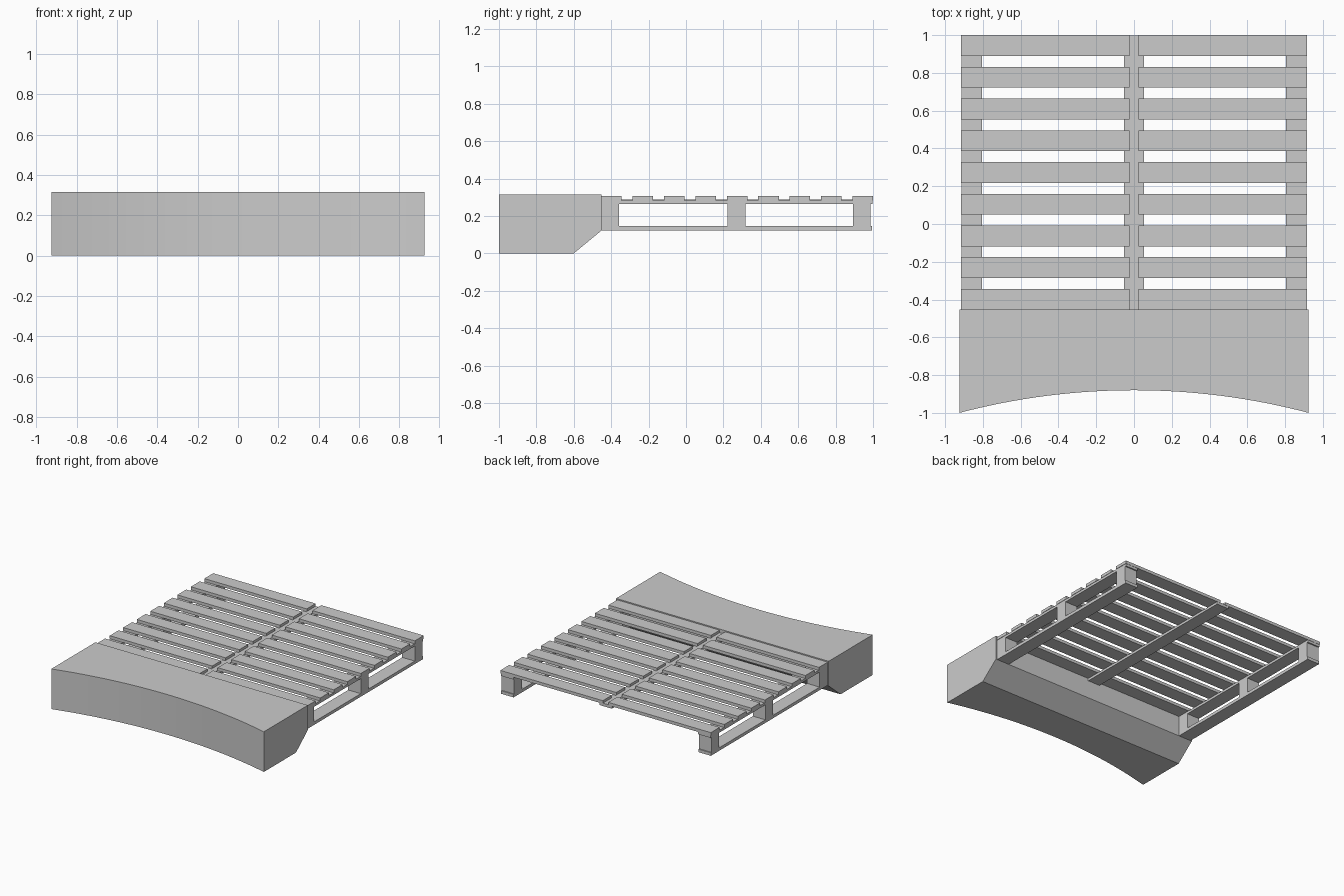
import bpy, bmesh, math

if "Cube" in bpy.data.objects:
    bpy.data.objects.remove(bpy.data.objects["Cube"])

def finish(name, bm):
    bmesh.ops.recalc_face_normals(bm, faces=bm.faces)
    me = bpy.data.meshes.new(name)
    bm.to_mesh(me)
    bm.free()
    ob = bpy.data.objects.new(name, me)
    bpy.context.collection.objects.link(ob)
    return ob

def box(name, x0, x1, y0, y1, z0, z1):
    bm = bmesh.new()
    bmesh.ops.create_cube(bm, size=1)
    for v in bm.verts:
        v.co.x = x1 if v.co.x > 0 else x0
        v.co.y = y1 if v.co.y > 0 else y0
        v.co.z = z1 if v.co.z > 0 else z0
    return finish(name, bm)

# Bumper block: side profile swept across x, front face following a concave arc
W, SAG, N = 0.925, 0.12, 32
R = (W * W + SAG * SAG) / (2 * SAG)
bm = bmesh.new()
rings = []
for i in range(N + 1):
    x = -W + 2 * W * i / N
    front = -1 + SAG - (R - math.sqrt(R * R - x * x))
    profile = [(front, 0), (-0.6, 0), (-0.452, 0.122), (-0.452, 0.316), (front, 0.316)]
    rings.append([bm.verts.new((x, y, z)) for y, z in profile])
for a, b in zip(rings, rings[1:]):
    for j in range(5):
        k = (j + 1) % 5
        bm.faces.new((a[j], a[k], b[k], b[j]))
bm.faces.new(rings[0])
bm.faces.new(rings[-1])
finish("bumper_block", bm)
bpy.context.view_layer.objects.active = bpy.data.objects["bumper_block"]
bpy.data.objects["bumper_block"].select_set(True)
bpy.ops.object.shade_smooth_by_angle(angle=math.radians(20))

# Centre stringer with a thin strip between the slat ends
Y0, Y1 = -0.452, 0.998
box("centre_stringer", -0.053, 0.053, Y0, Y1, 0.264, 0.283)
box("centre_strip", -0.024, 0.024, Y0, Y1, 0.283, 0.287)

for side, s in (("left", -1), ("right", 1)):
    def mbox(name, xa, xb, *rest):
        box(f"{side}_{name}", min(s * xa, s * xb), max(s * xa, s * xb), *rest)

    # Side rails, upper and lower
    mbox("upper_rail", 0.804, 0.913, Y0, Y1, 0.264, 0.283)
    mbox("lower_rail", 0.804, 0.913, Y0, 0.995, 0.122, 0.146)

    # Spacer blocks between the rails
    for i, (ya, yb) in enumerate(((-0.452, -0.357), (0.222, 0.317), (0.893, 0.987))):
        mbox(f"spacer_block_{i}", 0.804, 0.913, ya, yb, 0.146, 0.264)

    # Deck slats
    for i in range(9):
        y = 0.945 - i * 0.168
        mbox(f"deck_slat_{i}", 0.024, 0.916, y - 0.055, y + 0.055, 0.283, 0.307)
